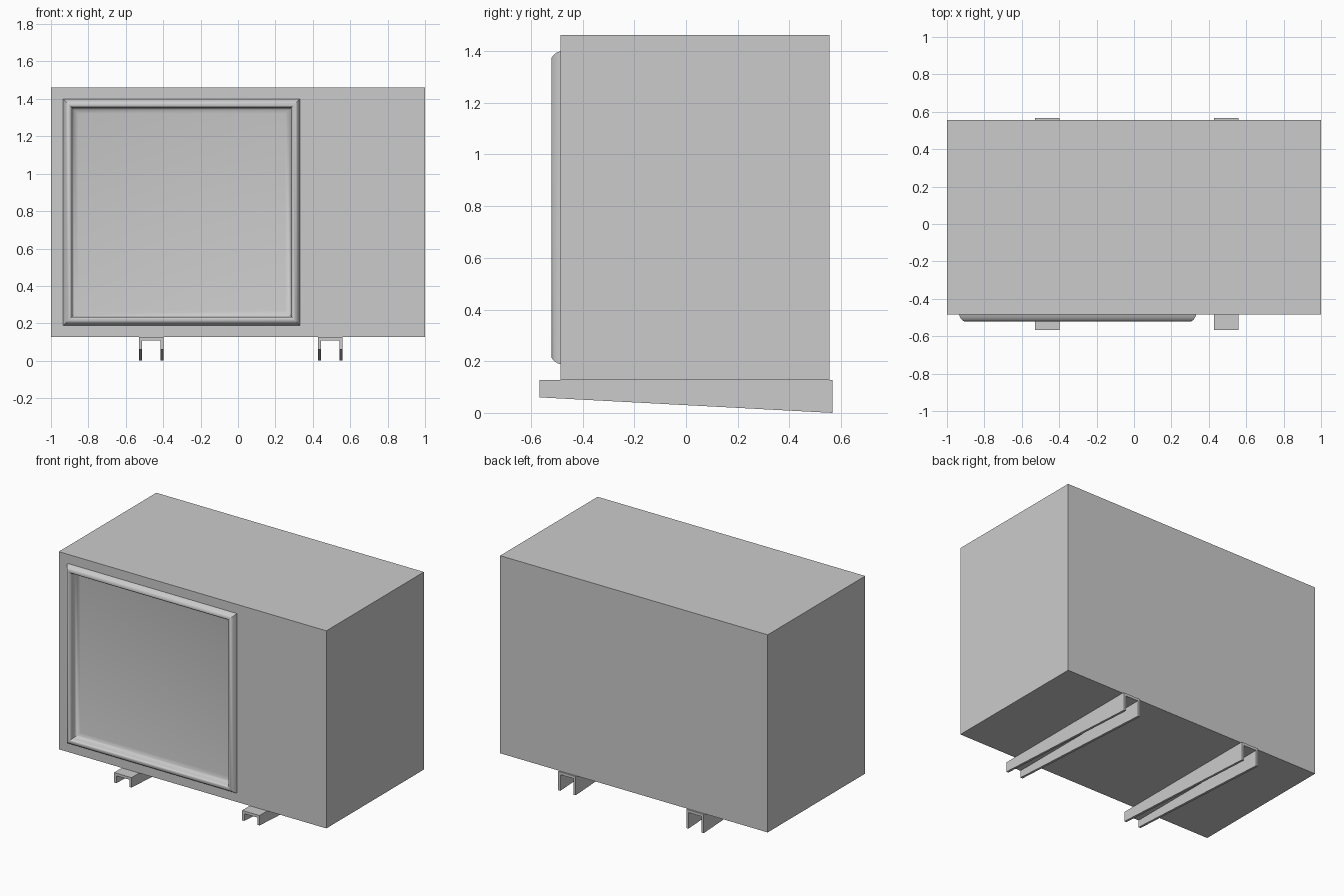
import bpy, bmesh, math

cube = bpy.data.objects.get("Cube")
if cube:
    bpy.data.objects.remove(cube, do_unlink=True)

grey = bpy.data.materials.new("light grey")
grey.use_nodes = True
grey.diffuse_color = (0.6, 0.6, 0.6, 1)
grey.node_tree.nodes["Principled BSDF"].inputs["Base Color"].default_value = (0.6, 0.6, 0.6, 1)

FRONT, BACK, BASE, TOP = -0.485, 0.556, 0.127, 1.462


def finish(name, bm):
    bmesh.ops.recalc_face_normals(bm, faces=bm.faces)
    mesh = bpy.data.meshes.new(name)
    bm.to_mesh(mesh)
    bm.free()
    mesh.materials.append(grey)
    ob = bpy.data.objects.new(name, mesh)
    bpy.context.collection.objects.link(ob)
    return ob


def loft(bm, loops):
    """Join matching closed loops and cap both ends."""
    loops = [[bm.verts.new(p) for p in loop] for loop in loops]
    n = len(loops[0])
    for a, b in zip(loops, loops[1:]):
        for i in range(n):
            j = (i + 1) % n
            bm.faces.new((a[i], a[j], b[j], b[i]))
    bm.faces.new(loops[0][::-1])
    bm.faces.new(loops[-1])


def rectangle(x0, x1, z0, z1, y):
    return [(x0, y, z0), (x1, y, z0), (x1, y, z1), (x0, y, z1)]


# Cabinet, continuing into the raised mitred frame and its sunken panel
left, right, low, high = -0.935, 0.332, 0.188, 1.4
profile = [(0, FRONT), (0.004, -0.497), (0.013, -0.511), (0.025, -0.52),
           (0.036, -0.52), (0.043, -0.514), (0.046, -0.505), (0.048, -0.475),
           (0.058, -0.465), (0.08, -0.46)]
loops = [rectangle(-1, 1, BASE, TOP, y) for y in (BACK, FRONT)]
for inset, y in profile:
    loops.append(rectangle(left + inset, right - inset, low + inset, high - inset, y))
bm = bmesh.new()
loft(bm, loops)
cabinet = finish("cabinet", bm)
bpy.ops.object.select_all(action="DESELECT")
cabinet.select_set(True)
bpy.context.view_layer.objects.active = cabinet
bpy.ops.object.shade_smooth_by_angle(angle=math.radians(42))


# Channel-shaped mounting rails, their side walls deeper toward the back
def rail(name, x, half=0.065, wall=0.016):
    inner, web = half - wall, BASE - 0.018
    loops = []
    for y, z in ((-0.567, 0.06), (0.567, 0)):
        section = [(-half, z), (-half, BASE), (half, BASE), (half, z),
                   (inner, z), (inner, web), (-inner, web), (-inner, z)]
        loops.append([(x + dx, y, h) for dx, h in section])
    bm = bmesh.new()
    loft(bm, loops)
    finish(name, bm)


rail("right_rail", -0.464)
rail("left_rail", 0.493)
